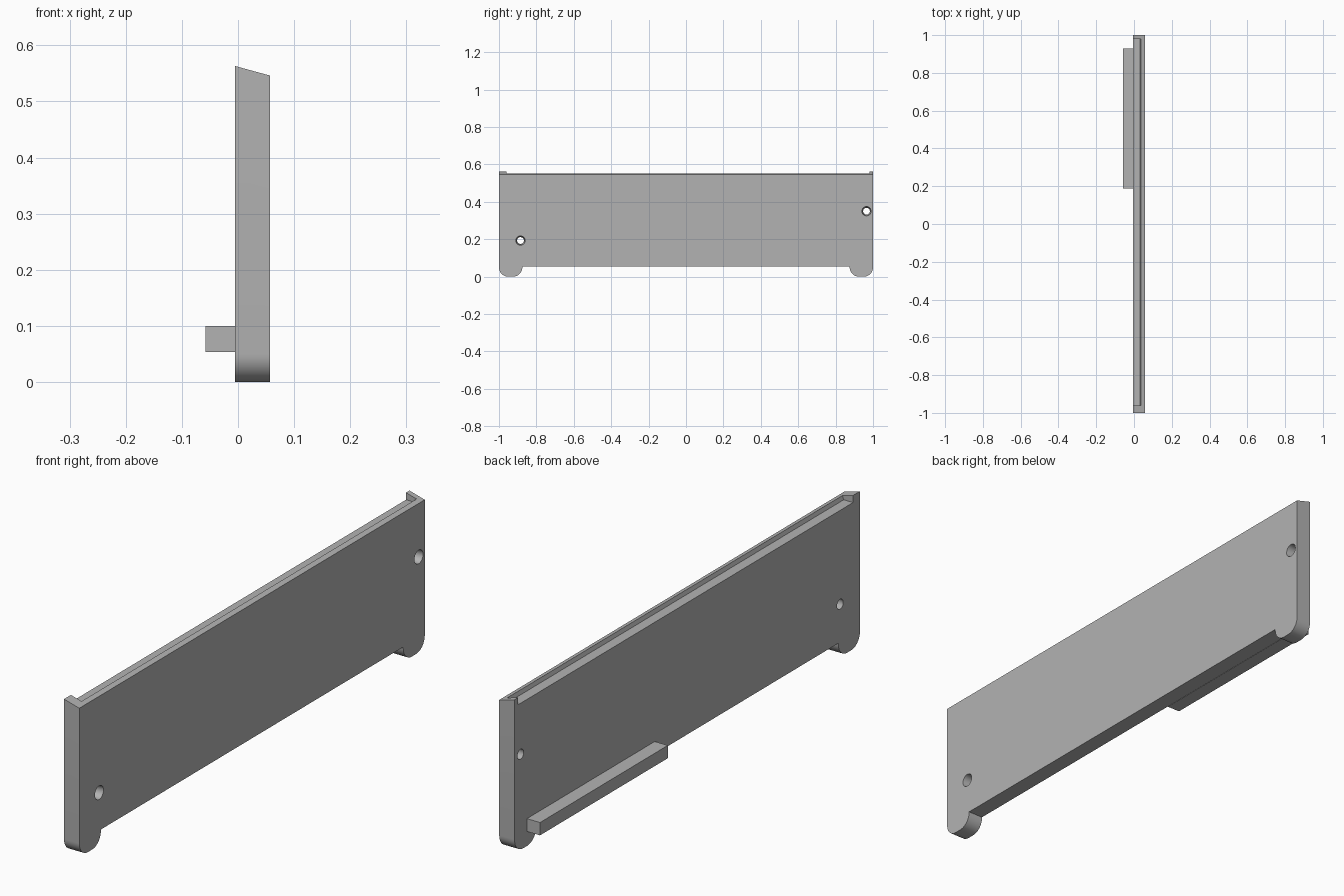
import bpy, bmesh, math
from mathutils import Vector

old = bpy.data.objects.get("Cube")
if old:
    bpy.data.objects.remove(old)

grey = bpy.data.materials.new("plain grey")
grey.use_nodes = True
colour = (0.45, 0.45, 0.45, 1)
grey.diffuse_color = colour
grey.node_tree.nodes["Principled BSDF"].inputs["Base Color"].default_value = colour

BACK, FRONT = -0.005, 0.057      # panel faces along x
BOTTOM, TOP = 0.054, 0.563


def prism(name, points, to_3d, start, end):
    """Extrude a 2D outline from start to end; to_3d(a, b, depth) places it."""
    bm = bmesh.new()
    face = bm.faces.new([bm.verts.new(to_3d(a, b, start)) for a, b in points])
    ext = bmesh.ops.extrude_face_region(bm, geom=[face])
    shift = Vector(to_3d(0, 0, end)) - Vector(to_3d(0, 0, start))
    moved = [v for v in ext["geom"] if isinstance(v, bmesh.types.BMVert)]
    bmesh.ops.translate(bm, vec=shift, verts=moved)
    bmesh.ops.recalc_face_normals(bm, faces=bm.faces)
    mesh = bpy.data.meshes.new(name)
    bm.to_mesh(mesh)
    bm.free()
    obj = bpy.data.objects.new(name, mesh)
    bpy.context.collection.objects.link(obj)
    mesh.materials.append(grey)
    return obj


def along_x(y, z, x):
    return (x, y, z)


def along_y(x, z, y):
    return (x, y, z)


def cut(target, cutter):
    cutter.hide_render = True
    bpy.context.view_layer.objects.active = target
    mod = target.modifiers.new("cut", 'BOOLEAN')
    mod.operation = 'DIFFERENCE'
    mod.solver = 'EXACT'
    mod.object = cutter
    bpy.ops.object.modifier_apply(modifier=mod.name)
    bpy.data.objects.remove(cutter)


# Panel outline with a round-cornered foot at each end
def arc(cy, cz, r, a0, a1, steps=10):
    angles = [math.radians(a0 + (a1 - a0) * i / steps) for i in range(steps + 1)]
    return [(cy + r * math.cos(a), cz + r * math.sin(a)) for a in angles]


R, INNER = 0.05, 0.875
right_half = ([(INNER, BOTTOM)] + arc(INNER + R, R, R, 180, 270)
              + arc(1 - R, R, R, 270, 360) + [(1, TOP)])
left_half = [(-y, z) for y, z in reversed(right_half)]
panel = prism("panel", right_half + left_half, along_x, BACK, FRONT)

# Sloping top
cut(panel, prism("slope_cutter",
                 [(BACK, TOP), (FRONT + 0.01, 0.5433), (FRONT + 0.01, 0.7), (BACK, 0.7)],
                 along_y, -1.1, 1.1))

# Ledge behind the top lip, stopping short of both ends
cut(panel, prism("ledge_cutter",
                 [(-0.1, 0.537), (0.033, 0.537), (0.041, 0.56), (0.041, 0.7), (-0.1, 0.7)],
                 along_y, -0.96, 0.98))

# Tapered screw holes, wider at the +x face
for y, z in [(-0.885, 0.193), (0.965, 0.35)]:
    bpy.ops.mesh.primitive_cone_add(vertices=32, radius1=0.018, radius2=0.025,
                                    depth=FRONT - BACK + 0.002,
                                    location=((FRONT + BACK) / 2, y, z),
                                    rotation=(0, math.pi / 2, 0))
    cut(panel, bpy.context.object)

# Rail on the -x face
rail = prism("rail", [(-0.058, 0.053), (BACK, 0.053), (BACK, 0.1), (-0.058, 0.1)],
             along_y, 0.188, 0.928)

# Smooth the rounded feet and holes, keep edges crisp
bpy.ops.object.select_all(action='DESELECT')
panel.select_set(True)
bpy.context.view_layer.objects.active = panel
bpy.ops.object.shade_smooth_by_angle(angle=math.radians(30))
